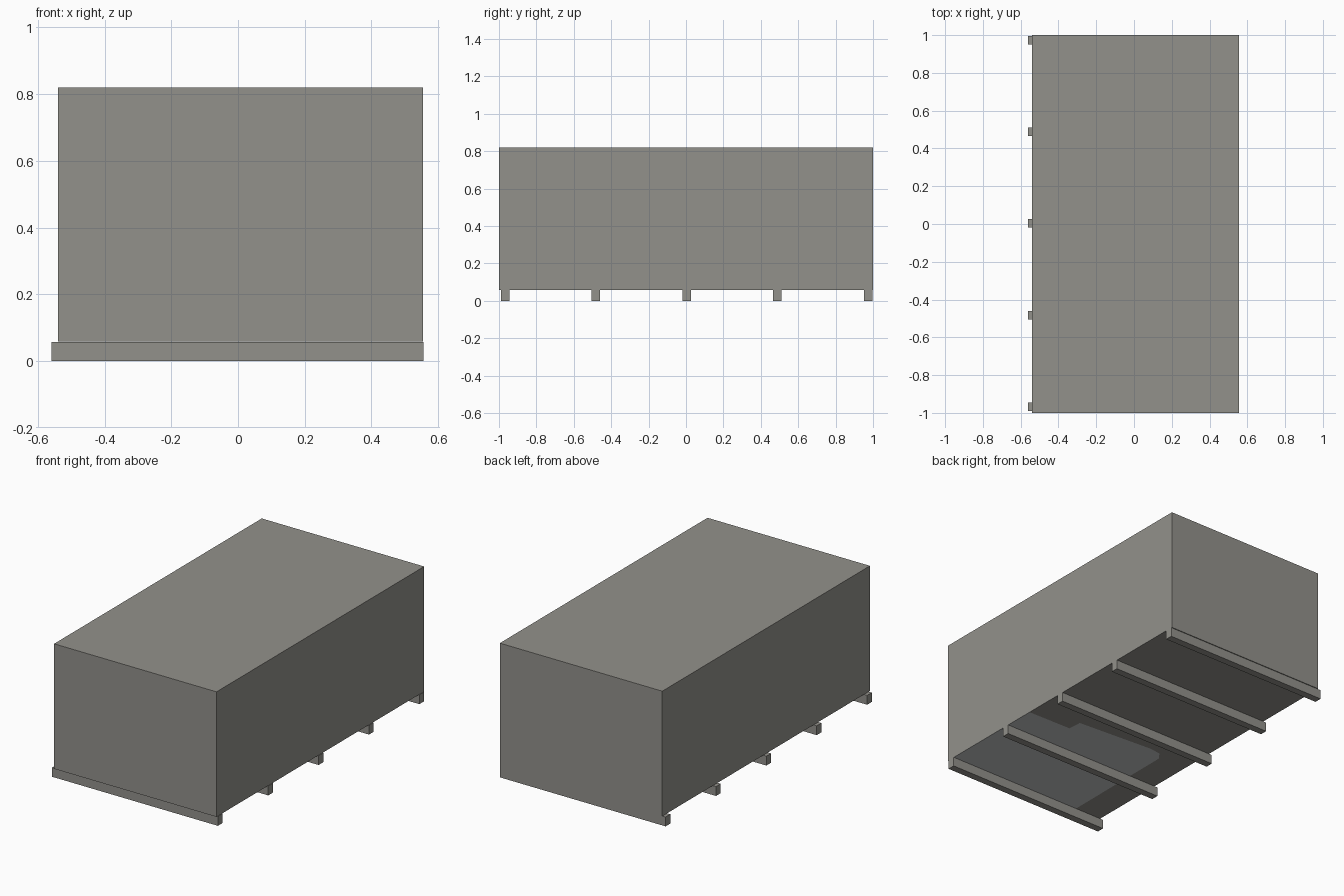
import bpy, bmesh

if "Cube" in bpy.data.objects:
    bpy.data.objects.remove(bpy.data.objects["Cube"])


def material(name, rgb):
    m = bpy.data.materials.new(name)
    m.diffuse_color = (*rgb, 1)
    m.use_nodes = True
    m.node_tree.nodes["Principled BSDF"].inputs["Base Color"].default_value = m.diffuse_color
    return m


GREY = material("weathered grey", (0.29, 0.285, 0.26))
PALE = material("pale grey", (0.55, 0.56, 0.56))


def finish(bm, name, mats):
    bmesh.ops.recalc_face_normals(bm, faces=bm.faces)
    me = bpy.data.meshes.new(name)
    bm.to_mesh(me)
    bm.free()
    for m in mats:
        me.materials.append(m)
    ob = bpy.data.objects.new(name, me)
    bpy.context.collection.objects.link(ob)
    return ob


def box(name, lo, hi, mat):
    bm = bmesh.new()
    bmesh.ops.create_cube(bm, size=1)
    for v in bm.verts:
        v.co = [(a + b) / 2 + c * (b - a) for a, b, c in zip(lo, hi, v.co)]
    return finish(bm, name, [mat])


# Crate body: the underside is split into a pale patch and the grey rest
X0, X1, Z0, Z1 = -0.54, 0.555, 0.058, 0.82
bm = bmesh.new()
border = [(X1, -0.27), (0.26, -0.265), (0.255, -0.18), (-0.25, -0.145),
          (-0.32, -0.155), (-0.355, -0.2), (-0.36, -1)]
line = [bm.verts.new((x, y, Z0)) for x, y in border]
fr, fl, bl, br = [bm.verts.new((x, y, Z0)) for x, y in
                  ((X1, -1), (X0, -1), (X0, 1), (X1, 1))]
tfr, tfl, tbl, tbr = [bm.verts.new((x, y, Z1)) for x, y in
                      ((X1, -1), (X0, -1), (X0, 1), (X1, 1))]
bm.faces.new([fr] + line).material_index = 1
bm.faces.new(line[::-1] + [br, bl, fl])
bm.faces.new((tfr, tbr, tbl, tfl))
bm.faces.new((fl, line[-1], fr, tfr, tfl))
bm.faces.new((fr, line[0], br, tbr, tfr))
bm.faces.new((br, bl, tbl, tbr))
bm.faces.new((bl, fl, tfl, tbl))
finish(bm, "crate_body", [GREY, PALE])

# Five cross runners under the crate
for i in range(5):
    y = -0.967 + i * 0.4852
    box(f"runner_{i + 1}", (-0.56, y - 0.0225, 0), (0.557, y + 0.0225, 0.057), GREY)
